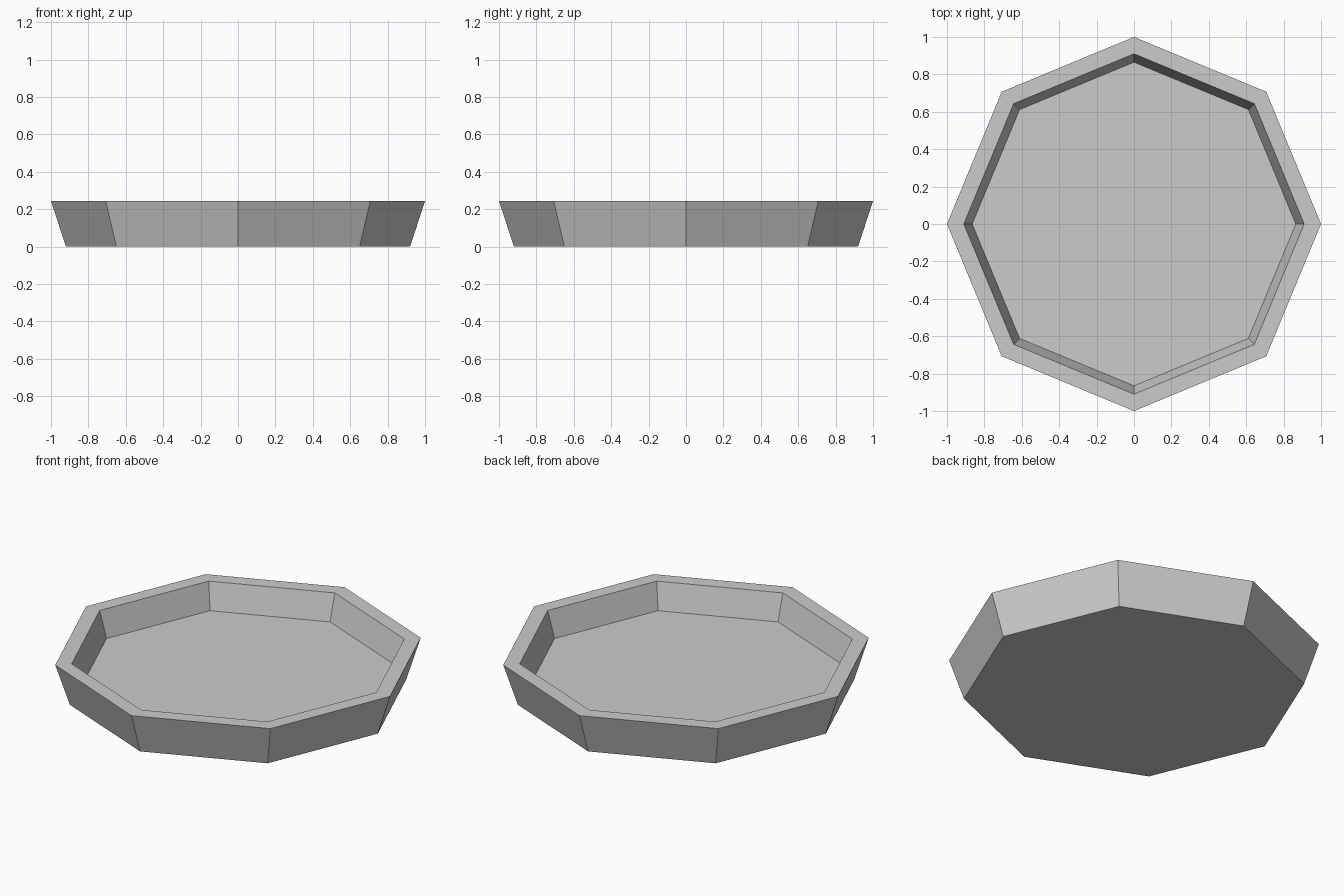
import bpy
import bmesh
from math import cos, sin, tau

default = bpy.data.objects.get("Cube")
if default:
    bpy.data.objects.remove(default, do_unlink=True)

# Plain grey material
grey = bpy.data.materials.new("light_grey")
grey.use_nodes = True
colour = (0.6, 0.6, 0.6, 1)
grey.diffuse_color = colour
grey.node_tree.nodes["Principled BSDF"].inputs["Base Color"].default_value = colour

SIDES = 8
# Radius and height of each ring, from the underside over the rim to the floor
PROFILE = [(0.92, 0), (1, 0.243), (0.91, 0.243), (0.865, 0.088)]


def ring(bm, radius, z):
    return [bm.verts.new((radius * cos(tau * i / SIDES), radius * sin(tau * i / SIDES), z))
            for i in range(SIDES)]


# Octagonal tray: flared outer wall, flat rim, sunken floor
bm = bmesh.new()
rings = [ring(bm, r, z) for r, z in PROFILE]
for low, high in zip(rings, rings[1:]):
    for i in range(SIDES):
        j = (i + 1) % SIDES
        bm.faces.new((low[i], low[j], high[j], high[i]))
bm.faces.new(rings[0][::-1])
bm.faces.new(rings[-1])
bmesh.ops.recalc_face_normals(bm, faces=bm.faces)

mesh = bpy.data.meshes.new("octagonal_tray")
bm.to_mesh(mesh)
bm.free()
mesh.materials.append(grey)
tray = bpy.data.objects.new("octagonal_tray", mesh)
bpy.context.collection.objects.link(tray)
